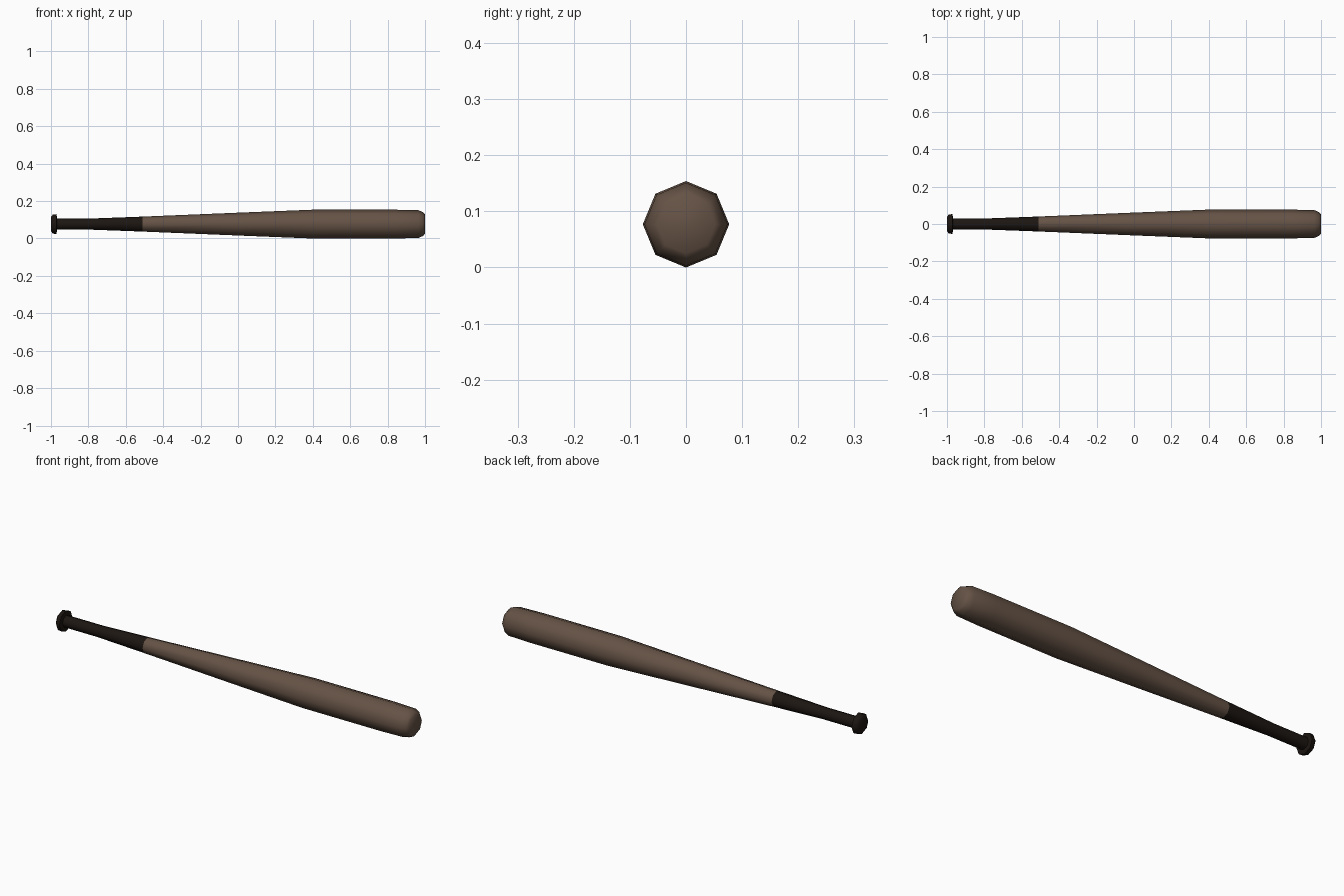
import bpy, bmesh, math

if "Cube" in bpy.data.objects:
    bpy.data.objects.remove(bpy.data.objects["Cube"])

SIDES = 8
AXIS_Z = 0.077


def material(name, color):
    m = bpy.data.materials.new(name)
    m.diffuse_color = color
    m.use_nodes = True
    m.node_tree.nodes["Principled BSDF"].inputs["Base Color"].default_value = m.diffuse_color
    return m


def turned(name, profile, mat, cap_start=False, cap_end=False):
    """Revolve (x, radius) points around the long axis of the bat."""
    bm = bmesh.new()
    rings = []
    for x, r in profile:
        rings.append([bm.verts.new((x,
                                    r * math.sin(2 * math.pi * i / SIDES),
                                    AXIS_Z + r * math.cos(2 * math.pi * i / SIDES)))
                      for i in range(SIDES)])
    for a, b in zip(rings, rings[1:]):
        for i in range(SIDES):
            j = (i + 1) % SIDES
            bm.faces.new((a[i], a[j], b[j], b[i]))
    if cap_start:
        bm.faces.new(rings[0])
    if cap_end:
        bm.faces.new(rings[-1])
    bmesh.ops.recalc_face_normals(bm, faces=bm.faces)
    # Open shells: make sure normals point away from the axis
    bm.normal_update()
    side = sum(f.normal.y * f.calc_center_median().y for f in bm.faces)
    if side < 0:
        bmesh.ops.reverse_faces(bm, faces=bm.faces)
    me = bpy.data.meshes.new(name)
    bm.to_mesh(me)
    bm.free()
    me.materials.append(mat)
    ob = bpy.data.objects.new(name, me)
    bpy.context.collection.objects.link(ob)
    bpy.ops.object.select_all(action='DESELECT')
    ob.select_set(True)
    bpy.context.view_layer.objects.active = ob
    bpy.ops.object.shade_smooth_by_angle(angle=math.radians(50))
    return ob


wood = material("wood", (0.13, 0.085, 0.06, 1))
grip = material("grip", (0.012, 0.008, 0.006, 1))

# Dark grip with the flared knob at its end
turned("grip_and_knob",
       [(-1.0, 0.038), (-0.99, 0.051), (-0.97, 0.053), (-0.968, 0.03),
        (-0.78, 0.03), (-0.51, 0.04)],
       grip, cap_start=True)

# Wooden barrel with rounded tip
turned("barrel",
       [(-0.51, 0.04), (0.0, 0.061), (0.4, 0.077), (0.84, 0.077),
        (0.965, 0.074), (0.99, 0.063), (1.0, 0.052)],
       wood, cap_end=True)
